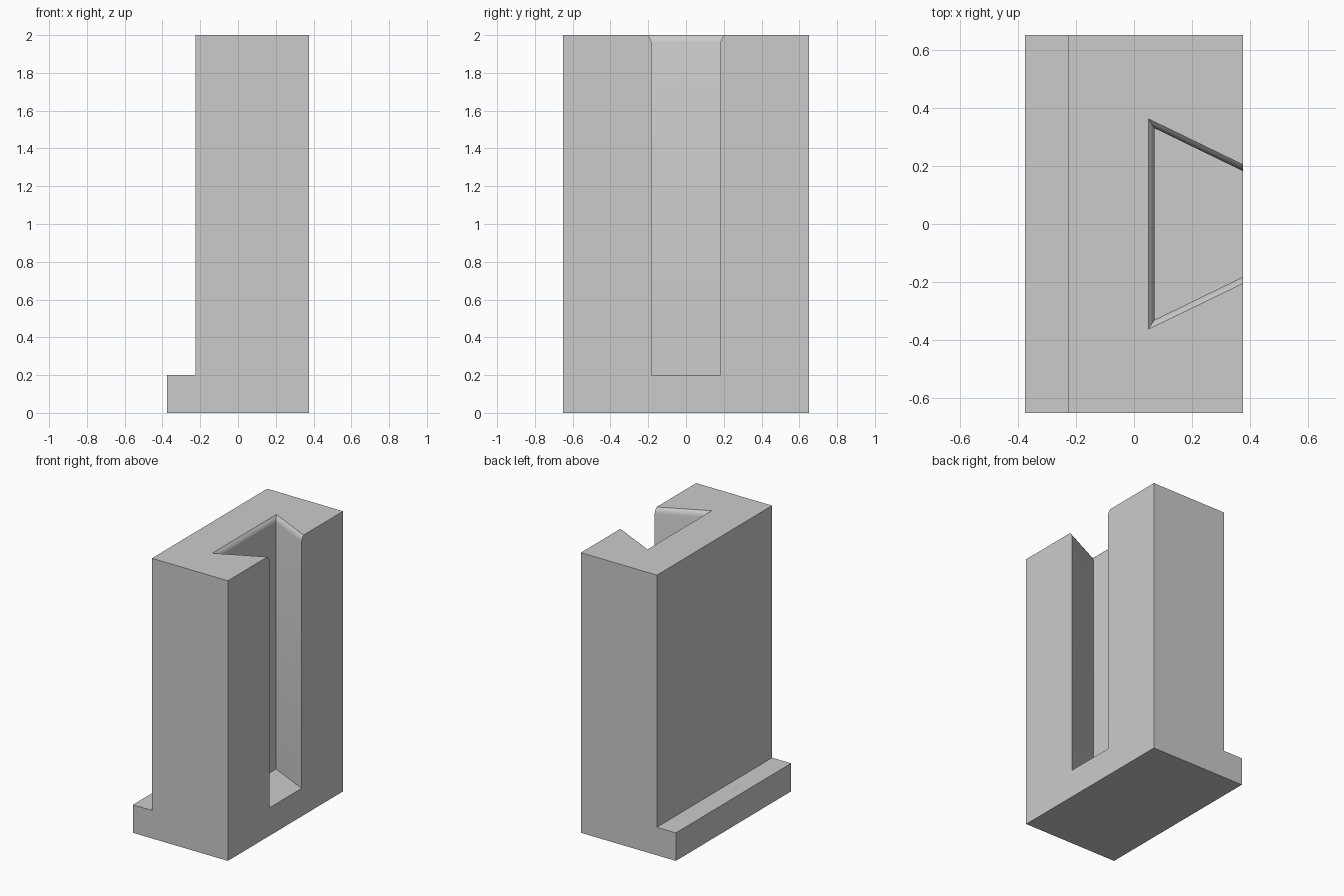
import bpy
import bmesh
import math

cube = bpy.data.objects.get("Cube")
if cube:
    bpy.data.objects.remove(cube, do_unlink=True)

grey = bpy.data.materials.new("plain_grey")
grey.use_nodes = True
colour = (0.6, 0.6, 0.6, 1)
grey.diffuse_color = colour
grey.node_tree.nodes["Principled BSDF"].inputs["Base Color"].default_value = colour


def loft(name, rings):
    """Closed solid skinned through rings of equal point count."""
    bm = bmesh.new()
    loops = [[bm.verts.new(p) for p in ring] for ring in rings]
    n = len(loops[0])
    for a, b in zip(loops, loops[1:]):
        for i in range(n):
            j = (i + 1) % n
            bm.faces.new((a[i], a[j], b[j], b[i]))
    bm.faces.new(loops[0])
    bm.faces.new(loops[-1])
    bmesh.ops.recalc_face_normals(bm, faces=bm.faces)
    mesh = bpy.data.meshes.new(name)
    bm.to_mesh(mesh)
    bm.free()
    mesh.materials.append(grey)
    obj = bpy.data.objects.new(name, mesh)
    bpy.context.collection.objects.link(obj)
    return obj


# Upright block with a low foot ledge, as one extruded L profile
RIGHT, HALF_DEPTH = 0.375, 0.65
profile = [(-RIGHT, 0), (RIGHT, 0), (RIGHT, 2), (-0.225, 2),
           (-0.225, 0.2), (-RIGHT, 0.2)]
block = loft("slotted_block",
             [[(x, y, z) for x, z in profile] for y in (-HALF_DEPTH, HALF_DEPTH)])

# Dovetail slot, open at the side and top, with a flared upper rim
BACK, BACK_HALF, MOUTH_HALF = 0.07, 0.33, 0.182
slope = (BACK_HALF - MOUTH_HALF) / (RIGHT - BACK)


def slot_ring(z, flare):
    def half(x):
        return BACK_HALF - slope * (x - BACK) + flare * math.hypot(1, slope)
    x0, x1 = BACK - flare, RIGHT + 0.1
    return [(x0, -half(x0), z), (x1, -half(x1), z),
            (x1, half(x1), z), (x0, half(x0), z)]


rim = [(0.2, 0), (1.96, 0), (1.978, 0.004), (1.99, 0.011), (2.0, 0.02), (2.1, 0.02)]
cutter = loft("slot_cutter", [slot_ring(z, flare) for z, flare in rim])
cutter.hide_render = True

cut = block.modifiers.new("slot", 'BOOLEAN')
cut.operation = 'DIFFERENCE'
cut.solver = 'EXACT'
cut.object = cutter

bpy.ops.object.select_all(action='DESELECT')
block.select_set(True)
bpy.context.view_layer.objects.active = block
bpy.ops.object.modifier_apply(modifier=cut.name)
bpy.data.objects.remove(cutter, do_unlink=True)
bpy.ops.object.shade_smooth_by_angle(angle=math.radians(30))
